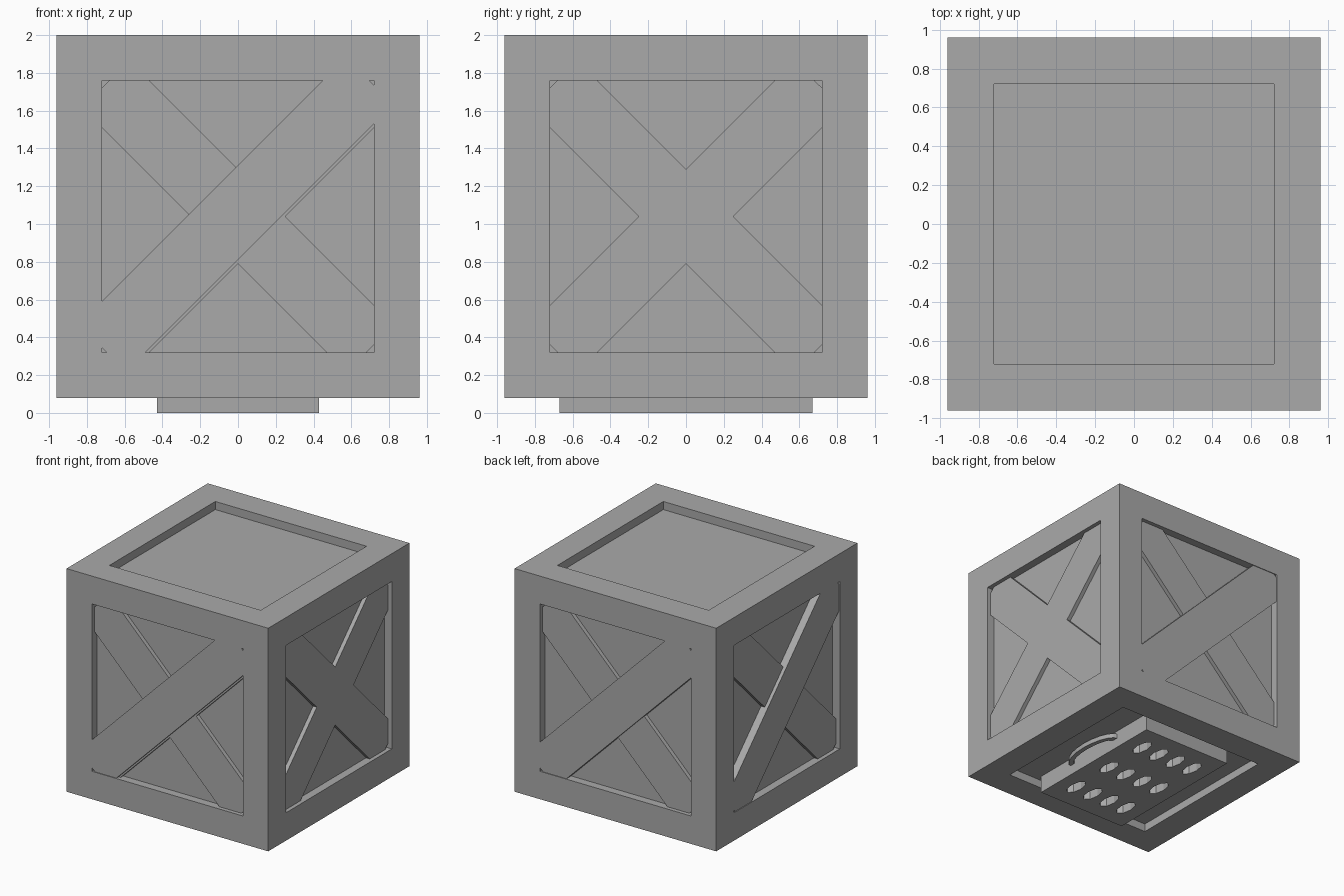
import bpy
import bmesh
import math
from mathutils import Matrix, Vector

if "Cube" in bpy.data.objects:
    bpy.data.objects.remove(bpy.data.objects["Cube"], do_unlink=True)

HALF = 0.96      # half size of the crate
MID = 1.04       # height of the crate centre
OPEN = 0.72      # half size of each recessed opening
RECESS = 0.07    # depth of the recessed panels
BAND = 0.25      # half width of a plank along the opening edge
CUT = 0.04       # trimmed corner of the crossed planks
TOP_CUT = 0.025  # trimmed corner of the top plank

grey = bpy.data.materials.new("plain_grey")
grey.use_nodes = True
colour = (0.4, 0.4, 0.4, 1.0)
grey.diffuse_color = colour
grey.node_tree.nodes["Principled BSDF"].inputs["Base Color"].default_value = colour


def finish(name, bm, matrix=None):
    """Turn a bmesh into a flat shaded object."""
    if matrix:
        bm.transform(matrix)
    bmesh.ops.recalc_face_normals(bm, faces=bm.faces[:])
    mesh = bpy.data.meshes.new(name)
    bm.to_mesh(mesh)
    bm.free()
    mesh.materials.append(grey)
    obj = bpy.data.objects.new(name, mesh)
    bpy.context.scene.collection.objects.link(obj)
    return obj


def add_prism(bm, points, low, high):
    """Extrude a flat outline from low to high along z."""
    face = bm.faces.new([bm.verts.new((u, v, low)) for u, v in points])
    top = bmesh.ops.extrude_face_region(bm, geom=[face], use_keep_orig=True)["geom"]
    verts = [g for g in top if isinstance(g, bmesh.types.BMVert)]
    bmesh.ops.translate(bm, verts=verts, vec=(0, 0, high - low))


def prism(name, points, low, high, matrix=None):
    bm = bmesh.new()
    add_prism(bm, points, low, high)
    return finish(name, bm, matrix)


# Crate body: cube with a straight-walled sunken panel on each face
bm = bmesh.new()
bmesh.ops.create_cube(bm, size=2 * HALF)
panels = bm.faces[:]
bmesh.ops.inset_individual(bm, faces=panels, thickness=HALF - OPEN, use_even_offset=True)
sunken = bmesh.ops.extrude_discrete_faces(bm, faces=panels)["faces"]
for face in sunken:
    shift = face.calc_center_median().normalized() * -RECESS
    bmesh.ops.translate(bm, verts=face.verts[:], vec=shift)
finish("crate_body", bm, Matrix.Translation((0, 0, MID)))

# Outline of the crossed planks, one arm turned four times
arm = [(BAND, 0), (OPEN, OPEN - BAND), (OPEN, OPEN - CUT),
       (OPEN - CUT, OPEN), (OPEN - BAND, OPEN)]
cross = []
for quarter in range(4):
    turn = Matrix.Rotation(quarter * math.pi / 2, 2)
    cross += [tuple(turn @ Vector(p)) for p in arm]


def diagonal(shift):
    """Outline of the plank rising from lower left to upper right."""
    a, b = BAND + shift, BAND - shift
    near = [(-OPEN, a - OPEN), (-OPEN, TOP_CUT - OPEN),
            (TOP_CUT - OPEN, -OPEN), (b - OPEN, -OPEN)]
    far = [(OPEN, OPEN - b), (OPEN, OPEN - TOP_CUT),
           (OPEN - TOP_CUT, OPEN), (OPEN - a, OPEN)]
    return near + far


# Planks on the four sides; one side has only the flush cross
stand = Matrix.Rotation(math.pi / 2, 4, "X")
sides = [("front", 0, 0.02), ("left", 1, None), ("back", 2, 0.0), ("right", 3, 0.0)]
for side, turns, shift in sides:
    place = (Matrix.Translation((0, 0, MID))
             @ Matrix.Rotation(turns * math.pi / 2, 4, "Z") @ stand)
    prism(side + "_cross_planks", cross, HALF - RECESS - 0.01, HALF - 0.035, place)
    if shift is not None:
        prism(side + "_top_plank", diagonal(shift), HALF - 0.035, HALF - 0.006, place)

# Slotted plate under the crate
PX, PY = 0.43, 0.67
plate = prism("bottom_plate", [(-PX, -PY), (PX, -PY), (PX, PY), (-PX, PY)], 0, 0.155)

bm = bmesh.new()
for row in (-0.42, 0, 0.42):
    for column in range(4):
        x = (column - 1.5) * 0.177
        outline = [(x + 0.05 * math.cos(t * math.pi / 4),
                    row + 0.11 * math.sin(t * math.pi / 4)) for t in range(8)]
        add_prism(bm, outline, -0.05, 0.1)
cutter = finish("slot_cutter", bm)
cutter.hide_render = True
cutter.hide_viewport = True
slots = plate.modifiers.new("slots", "BOOLEAN")
slots.operation = "DIFFERENCE"
slots.solver = "EXACT"
slots.object = cutter

# Bowed handle on the edge of the plate
steps = 10


def bow(rise, reach):
    return [(PX - 0.01 + rise * math.sin(math.pi * i / steps),
             -reach * math.cos(math.pi * i / steps)) for i in range(steps + 1)]


prism("plate_handle", bow(0.12, 0.3) + bow(0.08, 0.25)[::-1], 0.085, 0.125)
